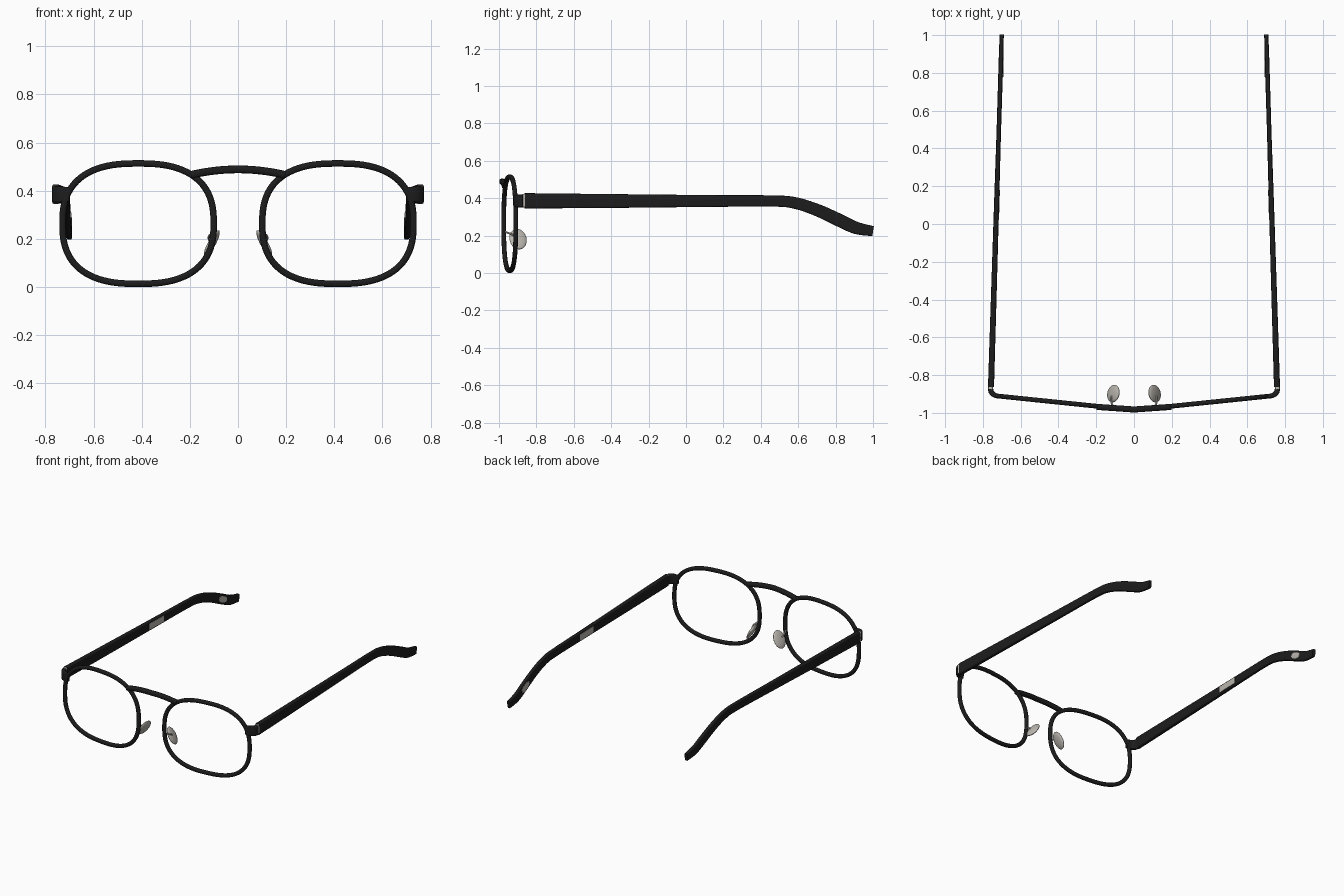
import bpy
import math
from mathutils import Vector, Matrix

if "Cube" in bpy.data.objects:
    bpy.data.objects.remove(bpy.data.objects["Cube"])


def material(name, rgb):
    m = bpy.data.materials.new(name)
    m.diffuse_color = (*rgb, 1)
    m.use_nodes = True
    m.node_tree.nodes["Principled BSDF"].inputs["Base Color"].default_value = m.diffuse_color
    return m


BLACK = material("black_acetate", (0.012, 0.012, 0.012))
METAL = material("pale_metal", (0.50, 0.47, 0.43))


def finish(ob, mat, mirrored=True):
    ob.data.materials.append(mat)
    if mirrored:
        ob.modifiers.new("mirror", "MIRROR").use_bisect_axis[0] = False
    bpy.ops.object.select_all(action="DESELECT")
    bpy.context.view_layer.objects.active = ob
    ob.select_set(True)
    bpy.ops.object.shade_smooth_by_angle(angle=math.radians(40))
    return ob


def spow(v, e):
    return math.copysign(abs(v) ** e, v)


def superellipse(a, b, n, count):
    pts = []
    for i in range(count):
        t = 2 * math.pi * i / count
        pts.append((a * spow(math.cos(t), 2 / n), b * spow(math.sin(t), 2 / n)))
    return pts


def smooth_rows(rows, steps):
    """Catmull-Rom interpolation of tuples of any length."""
    out = []
    for i in range(len(rows) - 1):
        p = [Vector(rows[min(max(k, 0), len(rows) - 1)]) for k in range(i - 1, i + 3)]
        for s in range(steps):
            t = s / steps
            out.append(0.5 * (2 * p[1] + (p[2] - p[0]) * t
                       + (2 * p[0] - 5 * p[1] + 4 * p[2] - p[3]) * t * t
                       + (3 * p[1] - p[0] - 3 * p[2] + p[3]) * t ** 3))
    return out + [Vector(rows[-1])]


def sweep(name, rows, ref, mat, n=2, sides=12, closed=False, mirrored=True):
    """Sweep a superellipse along rows of (x, y, z, half_size_along_ref, half_size_across)."""
    path = [Vector(r[:3]) for r in rows]
    count, verts, faces = len(path), [], []
    for i, p in enumerate(path):
        if closed:
            tan = path[(i + 1) % count] - path[i - 1]
        else:
            tan = path[min(i + 1, count - 1)] - path[max(i - 1, 0)]
        tan.normalize()
        u = (ref - tan * ref.dot(tan)).normalized()
        v = tan.cross(u)
        verts += [p + u * a + v * b for a, b in superellipse(rows[i][3], rows[i][4], n, sides)]
    for i in range(count if closed else count - 1):
        j = (i + 1) % count
        for k in range(sides):
            l = (k + 1) % sides
            faces.append((i * sides + k, i * sides + l, j * sides + l, j * sides + k))
    if not closed:
        faces.append(tuple(reversed(range(sides))))
        faces.append(tuple(range((count - 1) * sides, count * sides)))
    me = bpy.data.meshes.new(name)
    me.from_pydata(verts, [], faces)
    me.update()
    ob = bpy.data.objects.new(name, me)
    bpy.context.collection.objects.link(ob)
    return finish(ob, mat, mirrored)


X, Y, Z = Vector((1, 0, 0)), Vector((0, 1, 0)), Vector((0, 0, 1))

# Lens rims: rounded-square loops on a slightly wrapped front
rim = []
for i in range(96):
    t = 2 * math.pi * i / 96
    r = (abs(math.cos(t)) ** 2.55 + abs(math.sin(t)) ** 2.55) ** (-1 / 2.55)
    x, z = 0.415 + 0.314 * r * math.cos(t), 0.2635 + 0.25 * r * math.sin(t)
    rim.append((x, -0.985 + 0.103 * x, z, 0.0125, 0.0135))
sweep("lens_rim", rim, Y, BLACK, n=2.6, closed=True)

# Arched bridge
bridge = [(x, -0.982 + 0.07 * abs(x), 0.489 - 0.6 * x * x, 0.016, 0.016)
          for x in [-0.195 + 0.39 * i / 20 for i in range(21)]]
sweep("bridge", bridge, Y, BLACK, n=3, mirrored=False)

# End pieces turning from the rims back to the temples
sweep("end_piece", smooth_rows([(0.70, -0.913, 0.385, 0.030, 0.011),
                                (0.735, -0.907, 0.385, 0.033, 0.013),
                                (0.754, -0.892, 0.385, 0.034, 0.014),
                                (0.760, -0.871, 0.385, 0.034, 0.014)], 5),
      Z, BLACK, n=6, sides=20)

# Metal hinges between end piece and temple
sweep("hinge", [(0.760, -0.874, 0.387, 0.013, 0.036), (0.758, -0.860, 0.387, 0.013, 0.036)],
      X, METAL, n=6, sides=20)


def temple_x(y):
    return 0.757 - 0.0305 * (y + 0.86)


# Temples with drooping ear tips: (y, z, half thickness, half height)
stations = [(-0.862, 0.386, 0.016, 0.041), (-0.4, 0.385, 0.015, 0.037),
            (0.1, 0.385, 0.0135, 0.032), (0.46, 0.385, 0.012, 0.030),
            (0.58, 0.375, 0.012, 0.031), (0.70, 0.337, 0.012, 0.033),
            (0.82, 0.282, 0.012, 0.035), (0.91, 0.241, 0.012, 0.033),
            (1.0, 0.224, 0.011, 0.027)]
sweep("temple", [(temple_x(r[0]), *r) for r in smooth_rows(stations, 6)],
      X, BLACK, n=5, sides=24)

# Pale inlays on the inner temple faces
sweep("temple_inlay", [(temple_x(y) - 0.0135, y, 0.385, 0.002, 0.022) for y in (0.02, 0.18)],
      X, METAL, n=8, sides=16)
sweep("tip_inlay", [(temple_x(y) - 0.012, y, 0.282 - 0.46 * (y - 0.82), 0.003, h)
                    for y, h in ((0.78, 0.012), (0.80, 0.022), (0.84, 0.022), (0.86, 0.012))],
      X, METAL, n=3, sides=16)

# Nose pads: tilted flattened ovals
bpy.ops.mesh.primitive_uv_sphere_add(segments=28, ring_count=16, radius=1)
pad = bpy.context.object
pad.name = "nose_pad"
pad.data.transform(Matrix.Translation((0.109, -0.898, 0.181))
                   @ Matrix.Rotation(math.radians(12), 4, "Z")
                   @ Matrix.Rotation(math.radians(-29), 4, "Y")
                   @ Matrix.Diagonal((0.014, 0.047, 0.062, 1)))
finish(pad, METAL)

# Wire arms holding the pads
sweep("pad_arm", [(*p, 0.005, 0.005) for p in smooth_rows(
    [(0.107, -0.972, 0.222), (0.118, -0.95, 0.214), (0.122, -0.925, 0.203),
     (0.112, -0.902, 0.185)], 5)], Z, METAL, sides=8)
